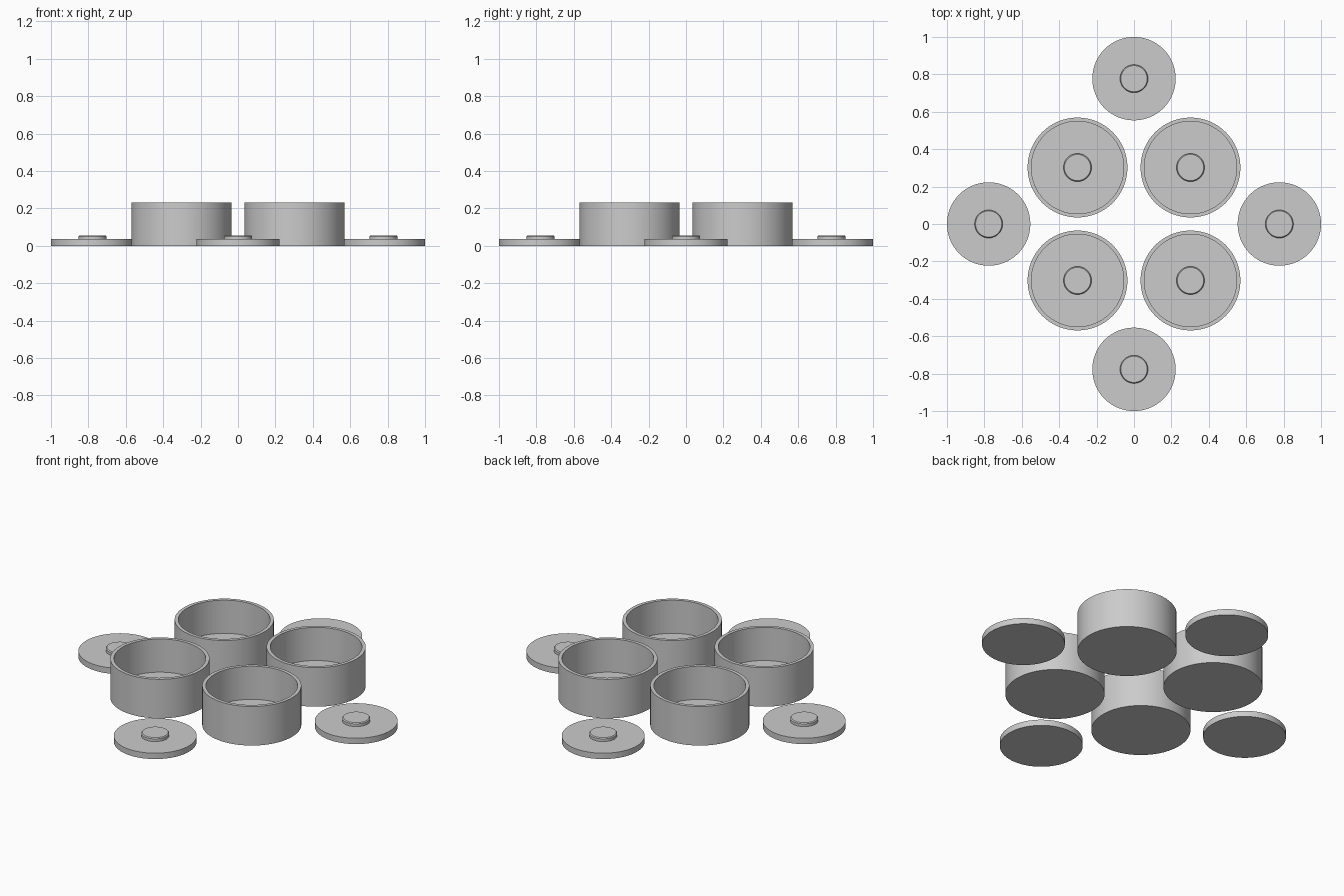
import bpy, bmesh, math

if "Cube" in bpy.data.objects:
    bpy.data.objects.remove(bpy.data.objects["Cube"])

SEGMENTS = 64

grey = bpy.data.materials.new("plain grey")
grey.diffuse_color = (0.6, 0.6, 0.6, 1)
grey.use_nodes = True
grey.node_tree.nodes["Principled BSDF"].inputs["Base Color"].default_value = grey.diffuse_color


def lathe(name, profile, x, y):
    """Spin a (radius, height) profile about a vertical axis at x, y."""
    bm = bmesh.new()
    verts = [bm.verts.new((r, 0, z)) for r, z in profile]
    edges = [bm.edges.new(pair) for pair in zip(verts, verts[1:])]
    bmesh.ops.spin(bm, geom=verts + edges, axis=(0, 0, 1), cent=(0, 0, 0),
                   angle=math.tau, steps=SEGMENTS, use_duplicate=False)
    bmesh.ops.remove_doubles(bm, verts=bm.verts, dist=1e-5)
    bmesh.ops.recalc_face_normals(bm, faces=bm.faces)
    mesh = bpy.data.meshes.new(name)
    bm.to_mesh(mesh)
    bm.free()
    mesh.materials.append(grey)
    ob = bpy.data.objects.new(name, mesh)
    bpy.context.collection.objects.link(ob)
    ob.location = (x, y, 0)
    bpy.ops.object.select_all(action='DESELECT')
    ob.select_set(True)
    bpy.context.view_layer.objects.active = ob
    bpy.ops.object.shade_smooth_by_angle(angle=math.radians(30))
    return ob


# Raised button with a chamfered top, shared by pots and lids
FLOOR = 0.035
knob = [(0.075, FLOOR), (0.075, 0.051), (0.070, 0.056), (0, 0.056)]

# Open pot: base, outer wall, rim, inner wall, floor, button
pot = [(0, 0), (0.267, 0), (0.267, 0.232), (0.247, 0.232), (0.247, FLOOR)] + knob

# Flat lid: base, edge, top, button
lid = [(0, 0), (0.223, 0), (0.223, FLOOR)] + knob

for sx in (-1, 1):
    for sy in (-1, 1):
        lathe("pot", pot, 0.302 * sx, 0.302 * sy)

for i in range(4):
    a = i * math.pi / 2
    lathe("lid", lid, 0.777 * math.cos(a), 0.777 * math.sin(a))
